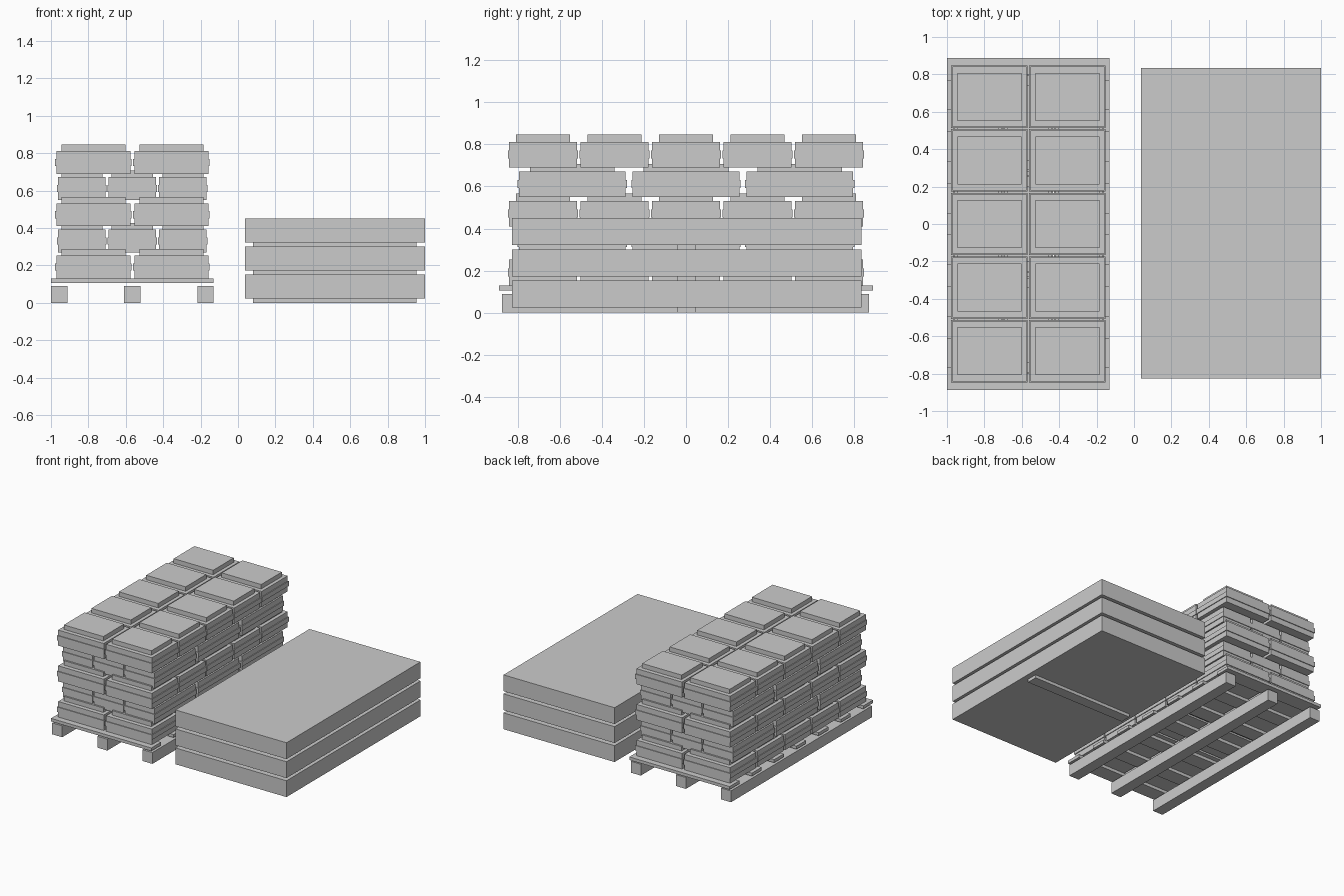
import bpy, bmesh
from mathutils import Matrix, Vector

if "Cube" in bpy.data.objects:
    bpy.data.objects.remove(bpy.data.objects["Cube"])


def make(name, boxes):
    """One object from a list of (xmin, xmax, ymin, ymax, zmin, zmax) boxes."""
    bm = bmesh.new()
    for x0, x1, y0, y1, z0, z1 in boxes:
        centre = Vector(((x0 + x1) / 2, (y0 + y1) / 2, (z0 + z1) / 2))
        m = Matrix.Translation(centre) @ Matrix.Diagonal((x1 - x0, y1 - y0, z1 - z0, 1))
        bmesh.ops.create_cube(bm, size=1, matrix=m)
    mesh = bpy.data.meshes.new(name)
    bm.to_mesh(mesh)
    bm.free()
    ob = bpy.data.objects.new(name, mesh)
    bpy.context.collection.objects.link(ob)
    return ob


def centred(cx, cy, w, d, z0, z1):
    return (cx - w / 2, cx + w / 2, cy - d / 2, cy + d / 2, z0, z1)


def sack(name, cx, cy, z, w, d, inset_x, inset_y):
    """Stepped sack: body, seam lip round the middle, raised top."""
    make(name, [
        centred(cx, cy, w, d, z, z + 0.122),
        centred(cx, cy, w + 0.012, d + 0.012, z + 0.042, z + 0.08),
        centred(cx, cy, w - inset_x, d - inset_y, z + 0.122, z + 0.157),
    ])


PX = -0.565  # pallet centre

# Pallet bearers
for i, cx in enumerate((-0.956, PX, -0.174)):
    make(f"pallet_bearer_{i}", [centred(cx, -0.002, 0.087, 1.745, 0, 0.089)])

# Pallet deck planks, floating slightly above the bearers
for i in range(7):
    cy = -0.828 + i * 0.276
    make(f"pallet_plank_{i}", [centred(PX, cy, 0.87, 0.12, 0.106, 0.13)])

# Sack layers, alternating 2 x 5 and 3 x 3
for layer in range(5):
    z = 0.13 + layer * 0.14
    if layer % 2 == 0:
        nx, ny, px, py, w, d, ix, iy = 2, 5, 0.417, 0.34, 0.396, 0.322, 0.054, 0.066
    else:
        nx, ny, px, py, w, d, ix, iy = 3, 3, 0.27, 0.541, 0.254, 0.507, 0.034, 0.104
    for i in range(nx):
        for j in range(ny):
            sack(f"sack_{layer}_{i}_{j}", PX + (i - (nx - 1) / 2) * px,
                 (j - (ny - 1) / 2) * py, z, w, d, ix, iy)

# Slab stack with a central spacer batten under each slab
for i in range(3):
    z = i * 0.149
    make(f"spacer_batten_{i}", [centred(0.518, 0.002, 0.875, 0.085, z, z + 0.024)])
    make(f"slab_{i}", [centred(0.518, 0.003, 0.963, 1.66, z + 0.024, z + 0.152)])
